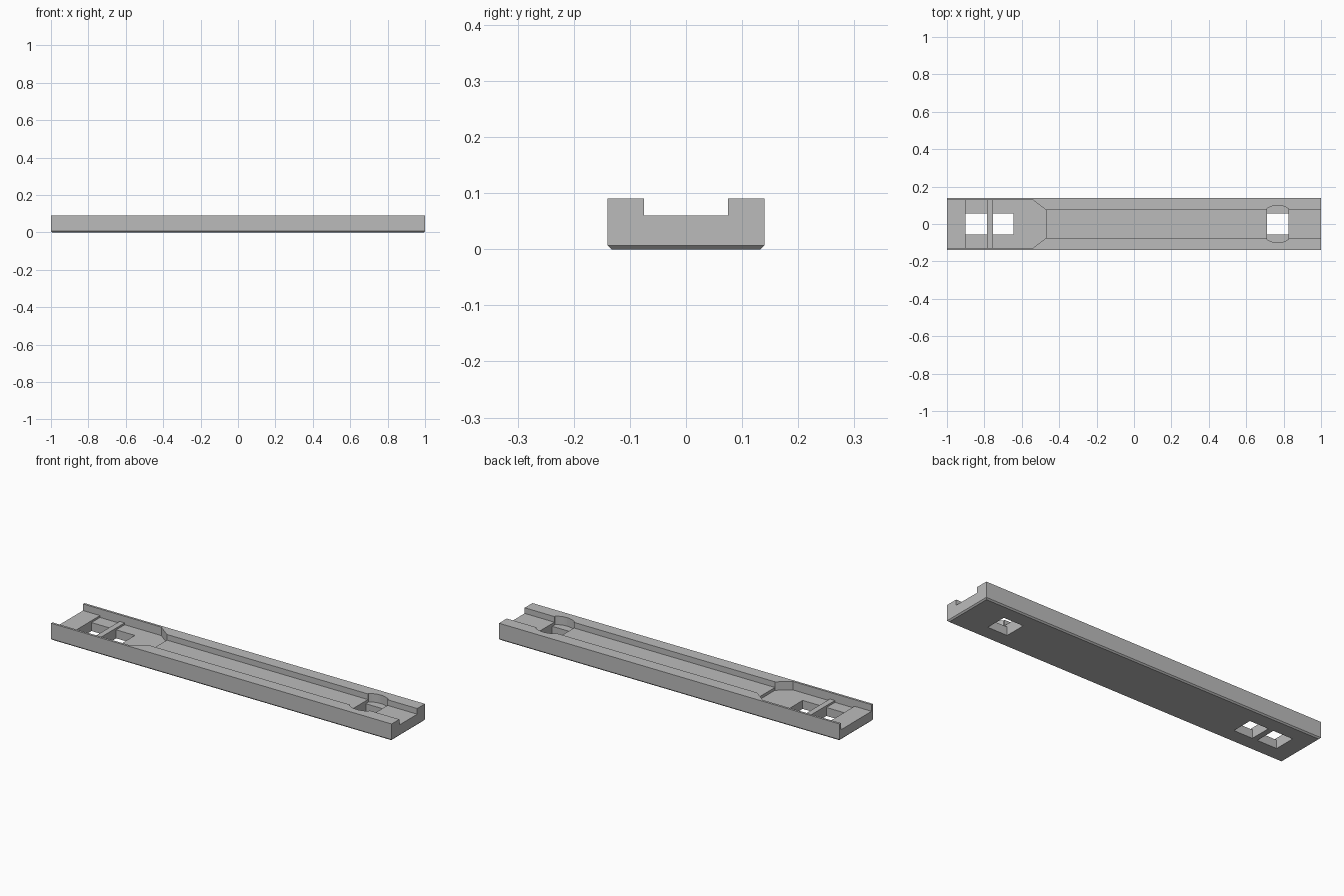
import bpy, bmesh, math

cube = bpy.data.objects.get("Cube")
if cube:
    bpy.data.objects.remove(cube, do_unlink=True)

grey = bpy.data.materials.new("plain grey")
grey.use_nodes = True
color = (0.5, 0.5, 0.5, 1)
grey.diffuse_color = color
grey.node_tree.nodes["Principled BSDF"].inputs["Base Color"].default_value = color


def prism(name, outline, z0, z1):
    """Extrude a plan outline upward into a closed solid."""
    bm = bmesh.new()
    base = bm.faces.new([bm.verts.new((x, y, z0)) for x, y in outline])
    top = bmesh.ops.extrude_face_region(bm, geom=[base])["geom"]
    for v in top:
        if isinstance(v, bmesh.types.BMVert):
            v.co.z = z1
    bmesh.ops.recalc_face_normals(bm, faces=bm.faces)
    mesh = bpy.data.meshes.new(name)
    bm.to_mesh(mesh)
    bm.free()
    obj = bpy.data.objects.new(name, mesh)
    bpy.context.collection.objects.link(obj)
    mesh.materials.append(grey)
    return obj


def rect(x0, x1, half):
    return [(x0, -half), (x1, -half), (x1, half), (x0, half)]


HALF, TOP, FLOOR, POCKET = 0.14, 0.09, 0.06, 0.045
OVER = 0.2  # height cutters reach above the body

# Long body with a small bevel around its underside
body = prism("rail_body", rect(-1, 1, HALF), 0, TOP)
bm = bmesh.new()
bm.from_mesh(body.data)
bottom = [e for e in bm.edges if all(v.co.z < 0.001 for v in e.verts)]
bmesh.ops.bevel(bm, geom=bottom, offset=0.007, segments=1, affect='EDGES')
bm.to_mesh(body.data)
bm.free()

cutters = []


def cut(name, outline, z0, z1=OVER):
    cutters.append(prism(name + "_cutter", outline, z0, z1))


# Channel and wide end pocket with a tapered mouth
mouth = [(-0.54, -0.128), (-0.47, -0.075), (-0.47, 0.075), (-0.54, 0.128)]
cut("channel", rect(-0.6, 1.1, 0.075), FLOOR)
cut("end_ledge", [(-1.1, -0.128)] + mouth + [(-1.1, 0.128)], FLOOR - 0.005)
cut("pocket_outer", rect(-0.9, -0.785, 0.128), POCKET)
cut("pocket_inner", [(-0.755, -0.128)] + mouth + [(-0.755, 0.128)], POCKET)

# Round-ended notch in both side walls
cx, w, r = 0.768, 0.0575, 0.1
a = math.asin(w / r)
arc = [(r * math.sin(t), r * math.cos(t)) for t in [a - 2 * a * i / 8 for i in range(9)]]
notch = [(cx + x, y) for x, y in arc] + [(cx - x, -y) for x, y in arc]
cut("notch", notch, POCKET)

# Square through holes
for i, (x0, x1) in enumerate([(-0.9, -0.785), (-0.755, -0.645), (cx - w, cx + w)]):
    cut(f"hole_{i}", rect(x0, x1, 0.057), -0.1)

for c in cutters:
    c.hide_render = True
    c.hide_viewport = True
    mod = body.modifiers.new(c.name, 'BOOLEAN')
    mod.operation = 'DIFFERENCE'
    mod.solver = 'EXACT'
    mod.object = c

# Bake the cuts, then drop the cutters
bpy.context.view_layer.update()
graph = bpy.context.evaluated_depsgraph_get()
final = bpy.data.meshes.new_from_object(body.evaluated_get(graph))
body.modifiers.clear()
body.data = final
for c in cutters:
    bpy.data.objects.remove(c, do_unlink=True)
